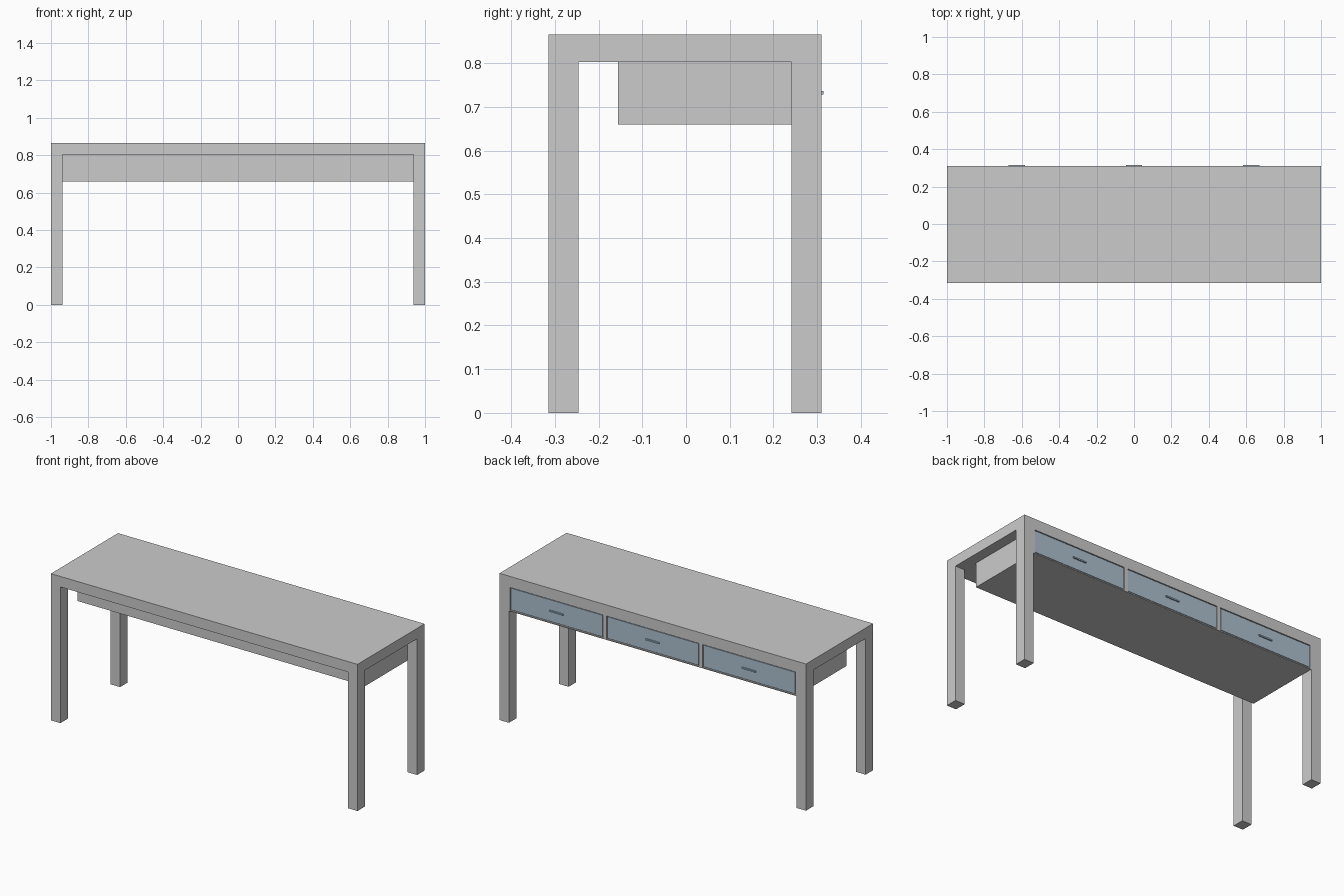
import bpy

if "Cube" in bpy.data.objects:
    bpy.data.objects.remove(bpy.data.objects["Cube"])


def box(name, x0, x1, y0, y1, z0, z1, mat=None):
    bpy.ops.mesh.primitive_cube_add(size=1, location=((x0 + x1) / 2, (y0 + y1) / 2, (z0 + z1) / 2))
    ob = bpy.context.object
    ob.name = name
    ob.scale = (x1 - x0, y1 - y0, z1 - z0)
    bpy.ops.object.transform_apply(location=False, rotation=False, scale=True)
    if mat:
        ob.data.materials.append(mat)
    return ob


def cut(target, cutter):
    mod = target.modifiers.new("cut", 'BOOLEAN')
    mod.operation = 'DIFFERENCE'
    mod.solver = 'EXACT'
    mod.object = cutter
    bpy.context.view_layer.objects.active = target
    bpy.ops.object.modifier_apply(modifier=mod.name)
    bpy.data.objects.remove(cutter)


blue = bpy.data.materials.new("drawer_blue")
blue.diffuse_color = (0.42, 0.53, 0.63, 1)
blue.use_nodes = True
blue.node_tree.nodes["Principled BSDF"].inputs["Base Color"].default_value = blue.diffuse_color

BACK, FRONT = -0.315, 0.31      # table depth, drawers face +y
TOP, UNDER = 0.865, 0.803       # slab faces

# Table top and four legs in one piece
frame = box("table_top_and_legs", -1, 1, BACK, FRONT, 0, TOP)
cut(frame, box("leg_gap_long", -0.938, 0.938, -0.5, 0.5, -0.1, UNDER))
cut(frame, box("leg_gap_short", -1.2, 1.2, -0.246, 0.241, -0.1, UNDER))

# Drawer case with three open pockets
case = box("drawer_case", -0.938, 0.938, -0.155, FRONT, 0.659, UNDER)
centres = (-0.628, 0, 0.628)
for cx in centres:
    cut(case, box("pocket", cx - 0.302, cx + 0.302, -0.14, 0.4, 0.665, UNDER - 0.003))

# Drawers and their bar handles
for i, cx in enumerate(centres, 1):
    box(f"drawer_{i}", cx - 0.298, cx + 0.298, -0.13, 0.308, 0.669, UNDER - 0.007, blue)
    box(f"handle_{i}", cx - 0.044, cx + 0.044, 0.307, 0.315, 0.728, 0.736, blue)
